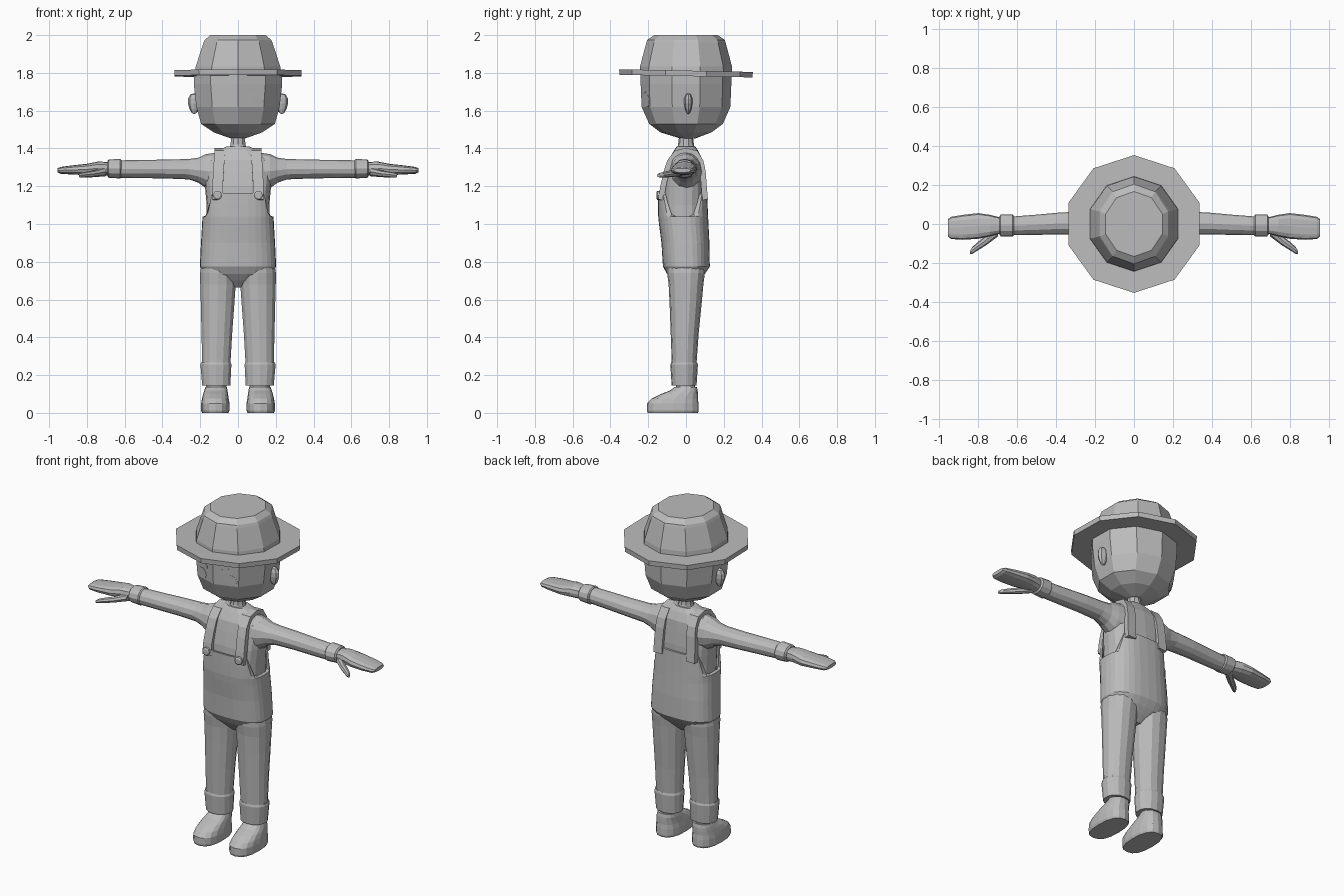
import bpy, bmesh, math
from mathutils import Vector

grey = bpy.data.materials.new("plain grey")
grey.diffuse_color = (0.5, 0.5, 0.5, 1)


def finish(name, bm, mirror=False):
    bmesh.ops.remove_doubles(bm, verts=bm.verts, dist=0.0005)
    bmesh.ops.recalc_face_normals(bm, faces=bm.faces)
    me = bpy.data.meshes.new(name)
    bm.to_mesh(me)
    bm.free()
    me.materials.append(grey)
    ob = bpy.data.objects.new(name, me)
    bpy.context.collection.objects.link(ob)
    if mirror:
        ob.modifiers.new("mirror", 'MIRROR')
    return ob


def section(n, a, b, p=2.0):
    """Rounded cross-section starting at the front (-b side)."""
    pts = []
    for i in range(n):
        t = -math.pi / 2 + 2 * math.pi * i / n
        c, s = math.cos(t), math.sin(t)
        pts.append((math.copysign(abs(c) ** (2 / p), c) * a,
                    math.copysign(abs(s) ** (2 / p), s) * b))
    return pts


def skin(bm, rings, cap=True):
    """Bridge equal point rings into a tube."""
    vs = [[bm.verts.new(p) for p in r] for r in rings]
    n = len(vs[0])
    for r0, r1 in zip(vs, vs[1:]):
        for i in range(n):
            j = (i + 1) % n
            bm.faces.new((r0[i], r0[j], r1[j], r1[i]))
    bm.faces.new(vs[0][::-1])
    if cap:
        bm.faces.new(vs[-1])


def loft_z(name, rings, n=16, p=2.0, mirror=False):
    """Rings are (z, centre x, centre y, radius x, radius y)."""
    bm = bmesh.new()
    skin(bm, [[Vector((cx + u, cy + v, z)) for u, v in section(n, a, b, p)]
              for z, cx, cy, a, b in rings])
    return finish(name, bm, mirror)


def loft_x(name, rings, n=12, p=2.0):
    """Mirrored; rings are (x, centre y, centre z, radius y, radius z)."""
    bm = bmesh.new()
    skin(bm, [[Vector((x, cy + u, cz + v)) for u, v in section(n, a, b, p)]
              for x, cy, cz, a, b in rings])
    return finish(name, bm, True)


# Hat: ten-sided crown and brim, brim dipping slightly to the back
loft_z("hat_crown", [(1.80, 0, 0, .24, .245), (1.835, 0, 0, .235, .243),
                     (1.96, 0, 0, .192, .21), (1.975, 0, 0, .185, .205),
                     (2.0, 0, 0, .153, .167)], 10)
brim = loft_z("hat_brim", [(1.783, 0, 0, .352, .352), (1.812, 0, 0, .354, .354)], 10)
for v in brim.data.vertices:
    v.co.z -= .02 * v.co.y

# Head and neck
loft_z("head", [(1.453, 0, .01, .04, .04), (1.485, 0, 0, .135, .135),
                (1.53, 0, 0, .205, .195), (1.62, 0, 0, .232, .235),
                (1.74, 0, 0, .246, .24), (1.80, 0, 0, .246, .24)], 10)
loft_z("neck", [(1.38, 0, 0, .055, .052), (1.42, 0, 0, .042, .042),
                (1.47, 0, 0, .036, .036)], 10)

# Ears
bm = bmesh.new()
bmesh.ops.create_uvsphere(bm, u_segments=8, v_segments=6, radius=1)
for v in bm.verts:
    k = 1 + .25 * v.co.z
    v.co = Vector((.232 + .033 * v.co.x * k, .012 + .022 * v.co.y * k, 1.637 + .056 * v.co.z))
finish("ears", bm, True)


# Face plates lie on the two front facets of the head
def face_plate(name, outline):
    bm = bmesh.new()
    rings = []
    for off in (.004, -.006):
        ring = []
        for x, z in outline:
            ry = .235 + .005 * (z - 1.62) / .12
            ring.append(Vector((x, -ry + .35 * x - off, z)))
        rings.append(ring)
    skin(bm, rings)
    finish(name, bm, True)


face_plate("eyebrows", [(.045, 1.69), (.14, 1.715), (.14, 1.735), (.05, 1.715)])
face_plate("eyes", [(.095 + .036 * math.cos(i * math.pi / 5),
                     1.652 + .034 * math.sin(i * math.pi / 5)) for i in range(10)])

# Shirt body
loft_z("shirt", [(1.0, 0, -.012, .165, .112), (1.1, 0, -.015, .166, .116),
                 (1.2, 0, -.012, .175, .112), (1.28, 0, -.007, .182, .1),
                 (1.34, 0, -.003, .165, .09), (1.385, 0, 0, .115, .066),
                 (1.41, 0, 0, .062, .05)], 20, 2.6)

# Sleeves, wrist cuffs, hands and thumbs
loft_x("sleeves", [(.10, 0, 1.275, .088, .105), (.17, 0, 1.28, .078, .09),
                   (.21, .002, 1.285, .066, .066), (.26, .005, 1.29, .059, .054),
                   (.38, .003, 1.291, .056, .05), (.50, -.004, 1.291, .052, .048),
                   (.63, -.01, 1.291, .048, .046)])
loft_x("wrist_cuffs", [(.618, -.008, 1.293, .05, .046), (.624, -.008, 1.293, .057, .052),
                       (.685, -.008, 1.293, .056, .048), (.692, -.008, 1.293, .046, .04)])
loft_x("hands", [(.68, -.008, 1.292, .04, .035), (.74, -.008, 1.295, .055, .036),
                 (.80, -.01, 1.289, .066, .03), (.88, -.017, 1.286, .064, .024),
                 (.94, -.02, 1.284, .057, .018), (.955, -.02, 1.284, .045, .011)], 12, 2.6)
loft_x("thumbs", [(.70, -.03, 1.277, .034, .024), (.76, -.083, 1.266, .026, .018),
                  (.80, -.112, 1.262, .022, .016), (.83, -.135, 1.258, .018, .013),
                  (.842, -.145, 1.256, .009, .008)], 8)


# Overalls: trunk rings, then bib rings that rise only at front and back
def bib_ring(h, rx, cy, ry):
    ring = []
    for u, v in section(32, rx, ry, 2.7):
        f = min(1, max(0, (.168 - abs(u)) / .035))
        f = f * f * (3 - 2 * f)
        ring.append(Vector((u, cy + v, 1.04 + h * f)))
    return ring


bm = bmesh.new()
trunk = [(.665, 0, .03, .035), (.70, 0, .10, .07), (.735, 0, .18, .1),
         (.775, .002, .202, .124), (.9, -.003, .196, .127), (1.0, -.012, .19, .131)]
rings = [[Vector((u, cy + v, z)) for u, v in section(32, a, b, 2.6)]
         for z, cy, a, b in trunk]
rings += [bib_ring(0, .188, -.015, .132), bib_ring(.07, .186, -.017, .131),
          bib_ring(.125, .183, -.018, .13), bib_ring(.125, .171, -.018, .119),
          bib_ring(-.03, .162, -.016, .108)]
skin(bm, rings, cap=False)
finish("overalls", bm)

# Shoulder straps over a front-to-back path
path = [(-.146, 1.13), (-.136, 1.2), (-.118, 1.28), (-.1, 1.335), (-.06, 1.388),
        (0, 1.403), (.06, 1.388), (.092, 1.335), (.104, 1.28), (.11, 1.2), (.116, 1.13)]
bm = bmesh.new()
rings = []
for i, (y, z) in enumerate(path):
    a, b = path[max(i - 1, 0)], path[min(i + 1, len(path) - 1)]
    t = Vector((0, b[0] - a[0], b[1] - a[1])).normalized()
    inward = Vector((0, t.z, -t.y)) * .03
    out = Vector((0, y, z))
    xc = .108 - .012 * max(0, (z - 1.2) / .2)
    l, r = Vector((xc - .028, 0, 0)), Vector((xc + .028, 0, 0))
    rings.append([out + l, out + r, out + r + inward, out + l + inward])
skin(bm, rings)
finish("straps", bm, True)

# Strap buttons
bm = bmesh.new()
skin(bm, [[Vector((.108 + r * math.cos(i * math.pi / 4), y, 1.152 + r * math.sin(i * math.pi / 4)))
           for i in range(8)] for y, r in ((-.13, .024), (-.152, .024), (-.157, .016))])
finish("strap_buttons", bm, True)

# Trouser legs, turned-up cuffs, ankles
loft_z("trouser_legs", [(.80, .104, 0, .09, .1), (.74, .105, 0, .098, .1),
                        (.68, .106, 0, .096, .092), (.58, .108, -.002, .091, .085),
                        (.42, .112, -.007, .083, .074), (.25, .115, -.01, .076, .065)],
       14, 2.2, True)
loft_z("trouser_cuffs", [(.145, .115, -.01, .066, .056), (.146, .115, -.01, .076, .066),
                         (.255, .117, -.01, .084, .073), (.267, .117, -.01, .08, .069),
                         (.262, .117, -.01, .07, .06)], 14, 2.2, True)
loft_z("ankles", [(.09, .115, 0, .055, .052), (.18, .115, -.005, .055, .05)], 12, 2, True)

# Shoes: flat soles, low rounded toes, higher heels
loft_z("shoes", [(0, .12, -.07, .07, .133), (.012, .12, -.07, .075, .137),
                 (.05, .12, -.07, .075, .136), (.075, .12, -.06, .071, .123),
                 (.1, .119, -.035, .066, .098), (.118, .117, -.012, .062, .074),
                 (.138, .116, 0, .056, .058)], 16, 2.5, True)
